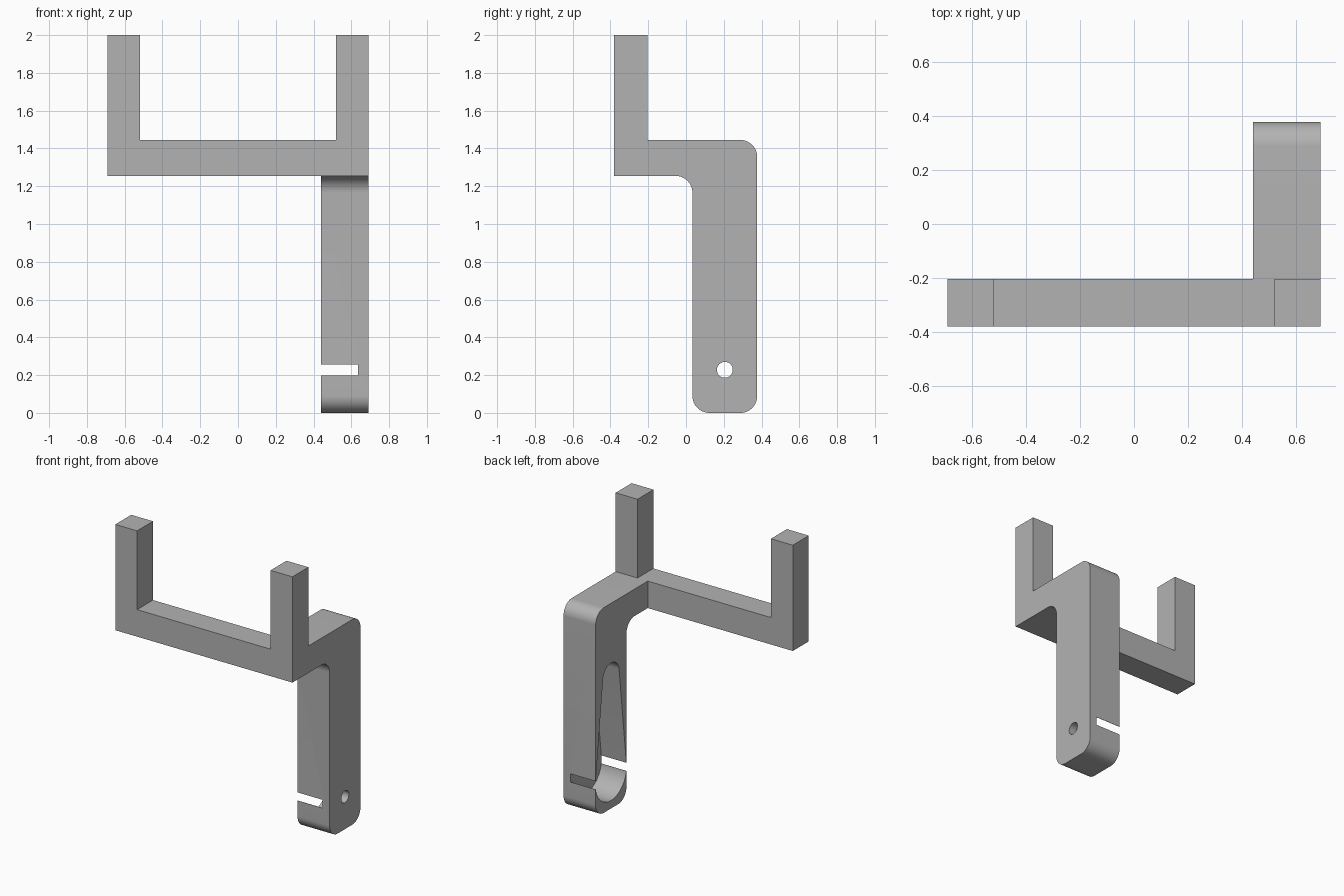
import bpy, math
from mathutils import Vector

if "Cube" in bpy.data.objects:
    bpy.data.objects.remove(bpy.data.objects["Cube"], do_unlink=True)

grey = bpy.data.materials.new("plain grey")
grey.use_nodes = True
colour = (0.45, 0.45, 0.45, 1)
grey.diffuse_color = colour
grey.node_tree.nodes["Principled BSDF"].inputs["Base Color"].default_value = colour


def arc(cy, cz, r, start, end, steps=16):
    """Points on an arc, angles in degrees."""
    angles = [math.radians(start + (end - start) * i / steps) for i in range(steps + 1)]
    return [(cy + r * math.cos(a), cz + r * math.sin(a)) for a in angles]


def prism(name, profile, axis, low, high):
    """Extrude a flat profile along x (profile in y, z) or y (profile in x, z)."""
    def place(p, depth):
        return Vector((depth, *p)) if axis == "x" else Vector((p[0], depth, p[1]))
    n = len(profile)
    verts = [place(p, low) for p in profile] + [place(p, high) for p in profile]
    faces = [list(range(n))[::-1], list(range(n, 2 * n))]
    faces += [[i, (i + 1) % n, n + (i + 1) % n, n + i] for i in range(n)]
    if axis == "y":
        faces = [f[::-1] for f in faces]
    mesh = bpy.data.meshes.new(name)
    mesh.from_pydata(verts, [], faces)
    mesh.materials.append(grey)
    obj = bpy.data.objects.new(name, mesh)
    bpy.context.collection.objects.link(obj)
    return obj


def cut(target, cutter):
    mod = target.modifiers.new("cut", "BOOLEAN")
    mod.operation, mod.solver, mod.object = "DIFFERENCE", "EXACT", cutter
    bpy.context.view_layer.objects.active = target
    bpy.ops.object.modifier_apply(modifier=mod.name)
    bpy.data.objects.remove(cutter, do_unlink=True)


side, post_in, top = 0.69, 0.52, 2.0
bar_low, bar_high = 1.255, 1.445
bar_front, bar_back = -0.38, -0.203
leg_in, leg_front, leg_back = 0.44, 0.034, 0.377
r = 0.09

# U-shaped front frame: crossbar with two posts
prism("front_frame", [(-side, bar_low), (side, bar_low), (side, top), (post_in, top),
                      (post_in, bar_high), (-post_in, bar_high), (-post_in, top),
                      (-side, top)], "y", bar_front, bar_back)

# Arm running back and bending down into the leg
profile = [(bar_back, bar_high), (bar_back, bar_low)]
profile += arc(leg_front - r, bar_low - r, r, 90, 0)
profile += arc(leg_front + r, r, r, 180, 270)
profile += arc(leg_back - r, r, r, 270, 360)
profile += arc(leg_back - r, bar_high - r, r, 0, 90)
leg = prism("arm_and_leg", profile, "x", leg_in, side)

# Tapered pocket in the inner side of the leg
mid, hub_z, floor = 0.2055, 0.228, 0.635
hub_r, tip_z, tip_r = 0.172, 0.935, 0.09
tilt = math.degrees(math.asin((hub_r - tip_r) / (tip_z - hub_z)))
pocket = arc(mid, hub_z, hub_r, 180 - tilt, 360 + tilt, 40)
pocket += arc(mid, tip_z, tip_r, tilt, 180 - tilt, 24)
cut(leg, prism("pocket_cutter", pocket, "x", leg_in - 0.1, floor))

# Slot from front to back, and the pin hole through the outer wall
slot = [(leg_in - 0.1, 0.199), (floor, 0.199), (floor, 0.257), (leg_in - 0.1, 0.257)]
cut(leg, prism("slot_cutter", slot, "y", -0.1, 0.6))
hole = arc(mid, hub_z, 0.042, 0, 360, 32)[:-1]
cut(leg, prism("hole_cutter", hole, "x", leg_in, side + 0.1))

# Smooth fillets, crisp edges
bpy.ops.object.select_all(action="DESELECT")
leg.select_set(True)
bpy.context.view_layer.objects.active = leg
bpy.ops.object.shade_smooth_by_angle(angle=math.radians(30))
